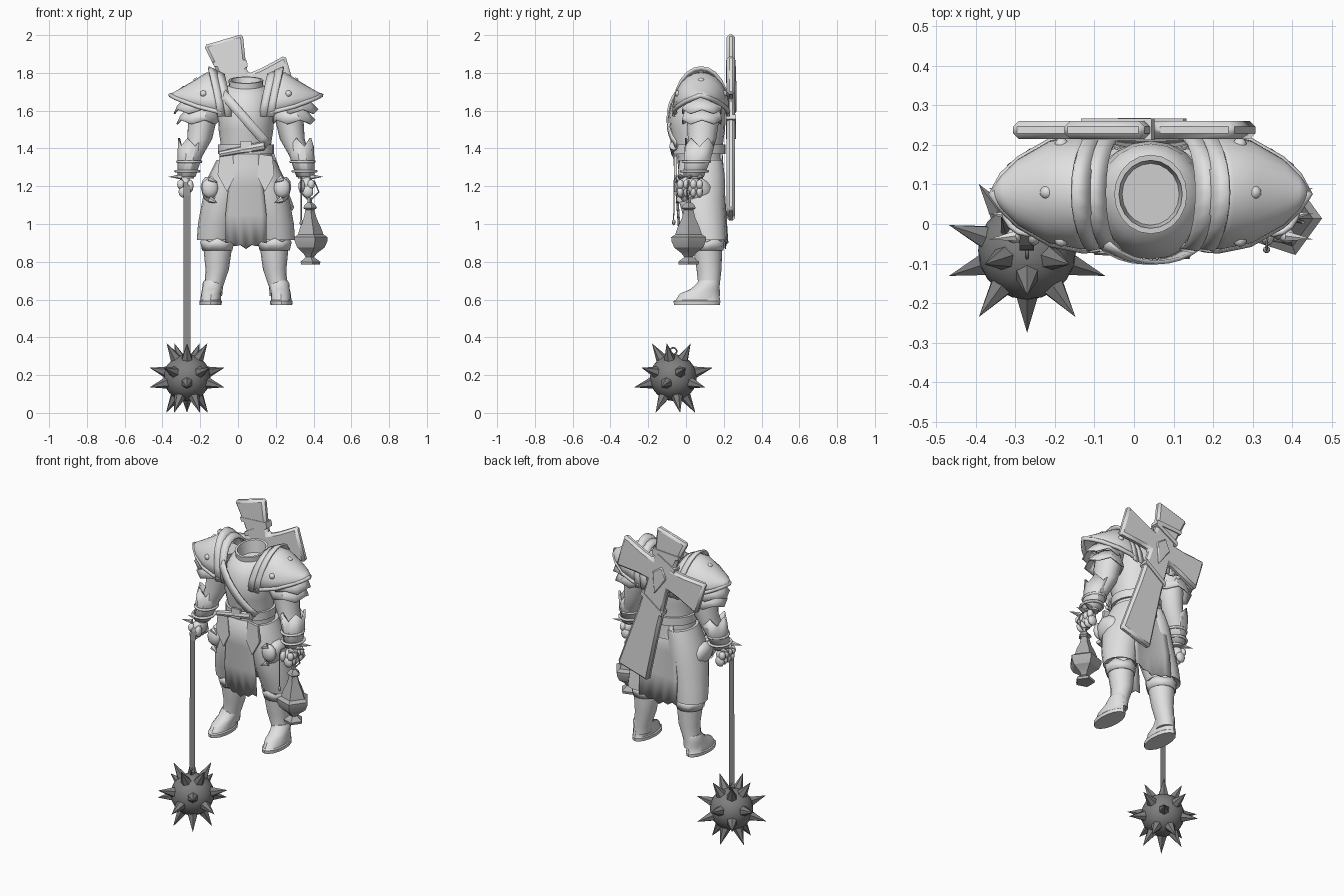
import bpy, bmesh, math
from mathutils import Vector, Matrix

if "Cube" in bpy.data.objects:
    bpy.data.objects.remove(bpy.data.objects["Cube"], do_unlink=True)

CX = 0.042          # centre line of the figure
TAU = math.tau


def material(name, g):
    m = bpy.data.materials.new(name)
    m.use_nodes = True
    m.diffuse_color = (g, g, g, 1)
    m.node_tree.nodes["Principled BSDF"].inputs["Base Color"].default_value = (g, g, g, 1)
    return m


PALE = material("pale_grey", 0.75)
CLOTH = material("cloth_grey", 0.6)
BRASS = material("mid_grey", 0.42)
CHAIN = material("chain_grey", 0.28)
IRON = material("dark_iron", 0.21)


def finish(name, bm, mat, angle=35, solid=0.0):
    bmesh.ops.recalc_face_normals(bm, faces=bm.faces[:])
    me = bpy.data.meshes.new(name)
    bm.to_mesh(me)
    bm.free()
    me.materials.append(mat)
    for p in me.polygons:
        p.use_smooth = True
    me.set_sharp_from_angle(angle=math.radians(angle))
    ob = bpy.data.objects.new(name, me)
    bpy.context.collection.objects.link(ob)
    if solid:
        mod = ob.modifiers.new("thickness", "SOLIDIFY")
        mod.thickness = solid
        mod.offset = 0
    return ob


def grid(name, rows, mat, closed=False, caps=False, **kw):
    """Skin rows of points into one surface."""
    bm = bmesh.new()
    vs = [[bm.verts.new(p) for p in r] for r in rows]
    n = len(rows[0])
    for a, b in zip(vs, vs[1:]):
        for i in range(n if closed else n - 1):
            j = (i + 1) % n
            bm.faces.new((a[i], a[j], b[j], b[i]))
    if caps:
        bm.faces.new(vs[0])
        bm.faces.new(vs[-1])
    bmesh.ops.remove_doubles(bm, verts=bm.verts[:], dist=1e-5)
    return finish(name, bm, mat, **kw)


def tube(name, secs, mat=PALE, n=16, caps=True, zig=0.0, **kw):
    """Stack level ellipses (x, y, z, rx, ry); zig makes the last edge jagged."""
    rows = []
    for k, (x, y, z, rx, ry) in enumerate(secs):
        j = zig if k == len(secs) - 1 else 0
        rows.append([(x + rx * math.cos(TAU * i / n), y + ry * math.sin(TAU * i / n),
                      z + (j if i % 2 else 0)) for i in range(n)])
    return grid(name, rows, mat, True, caps, **kw)


def ball(name, c, size, mat=PALE, sub=2, rot=Matrix()):
    bm = bmesh.new()
    bmesh.ops.create_icosphere(bm, subdivisions=sub, radius=1)
    m = Matrix.Translation(c) @ rot @ Matrix.Diagonal((*size, 1))
    bmesh.ops.transform(bm, matrix=m, verts=bm.verts[:])
    finish(name, bm, mat, 60)


def cone(name, a, b, r1, r2, mat, n=6):
    a, b = Vector(a), Vector(b)
    bm = bmesh.new()
    bmesh.ops.create_cone(bm, cap_ends=True, segments=n, radius1=r1, radius2=r2, depth=(b - a).length)
    m = Matrix.Translation((a + b) / 2) @ (b - a).to_track_quat('Z', 'Y').to_matrix().to_4x4()
    bmesh.ops.transform(bm, matrix=m, verts=bm.verts[:])
    finish(name, bm, mat)


def wire(name, pts, r, mat=PALE, cyclic=False):
    cu = bpy.data.curves.new(name, 'CURVE')
    cu.dimensions = '3D'
    cu.bevel_depth = r
    cu.bevel_resolution = 1
    sp = cu.splines.new('POLY')
    sp.points.add(len(pts) - 1)
    for p, co in zip(sp.points, pts):
        p.co = (*co, 1)
    sp.use_cyclic_u = cyclic
    cu.materials.append(mat)
    bpy.context.collection.objects.link(bpy.data.objects.new(name, cu))


def plate(name, pts, y0, y1, mat, frame=Matrix(), bevel=0.0):
    """Extrude an (x, z) outline between two depths."""
    bm = bmesh.new()
    f = bm.faces.new([bm.verts.new(frame @ Vector((x, y0, z))) for x, z in pts])
    ext = bmesh.ops.extrude_face_region(bm, geom=[f])
    for v in ext["geom"]:
        if isinstance(v, bmesh.types.BMVert):
            v.co.y += y1 - y0
    ob = finish(name, bm, mat, 25)
    if bevel:
        mod = ob.modifiers.new("edge", "BEVEL")
        mod.width = bevel
        mod.segments = 1


# Breastplate and open collar in one skin, the collar leaning forward
torso = tube("torso", [(CX, y, z, rx, ry) for y, z, rx, ry in (
    (.08, 1.28, .15, .12), (.07, 1.4, .13, .122), (.062, 1.5, .145, .145), (.06, 1.58, .148, .15),
    (.065, 1.68, .135, .138), (.07, 1.72, .115, .115), (.075, 1.735, .09, .096),
    (.075, 1.765, .092, .1), (.075, 1.765, .08, .086), (.075, 1.69, .072, .078))], n=20)
for v in torso.data.vertices:
    if v.co.z > 1.64:
        v.co.z += (v.co.y - .09) * .18
tube("belt", [(CX, .07, z, r, r - .008) for z, r in ((1.37, .138), (1.37, .148), (1.42, .148), (1.42, .135))], n=24)


# Chest strap following the breastplate
rows = []
for i in range(9):
    x, z = -.08 + .03 * i, 1.69 - .034 * i
    y = .055 - .152 * math.sqrt(max(0, 1 - ((x - CX) / .165) ** 2))
    rows.append([(x - .017, y, z - .017), (x + .017, y, z + .017)])
grid("chest_strap", rows, PALE, solid=.01)
cone("belt_roll", (-.1, -.062, 1.37), (.14, -.065, 1.415), .016, .024, PALE, 8)
plate("belt_buckle", [(CX - .03, 1.38), (CX + .03, 1.38), (CX + .03, 1.44), (CX - .03, 1.44)], -.082, -.07, PALE)

# Ragged cloth hanging front and back
for name, y, lean, w, bow in (("front_tabard", -.066, .03, .108, .008), ("back_tabard", .175, .03, .13, .015)):
    rows = []
    for z in (1.37, 1.2, 1.05, None):
        row = []
        for i in range(9):
            u = i / 4 - 1
            hem = .868 + .03 * abs(u) + (.014 if i % 2 else 0)
            zz = z or hem
            spread = w * (.65 + .35 * min(1, (1.37 - zz) / .3))
            row.append((CX + u * spread, y + lean * (1.37 - zz) / .45 + bow * u * u, zz))
        rows.append(row)
    grid(name, rows, CLOTH, solid=.006, angle=80)


# Shell used by the shoulder armour: (offset, y half width, ridge z, rim z, bow)
def dome(name, s, secs, rim):
    rows = []
    for d, w, top, low, bow in secs:
        ts = [math.pi * (i / 12 - .5) for i in range(13)]
        rows.append([(CX + s * (d + bow * math.cos(t)), .08 + w * math.sin(t),
                      low + (top - low) * max(0, math.cos(t)) ** .85) for t in ts])
    grid(name, rows, PALE, solid=.012)
    if rim:
        edge = [r[0] for r in rows] + [r[-1] for r in rows[-2::-1]]
        wire(name + "_rim", edge, .013)


for s, side in ((1, "left"), (-1, "right")):
    def X(d):
        return CX + s * d

    # Shoulder armour with rivets
    dome(side + "_pauldron", s, [(.13, .138, 1.8, 1.59, .04), (.17, .142, 1.795, 1.6, .04),
                                 (.25, .126, 1.757, 1.62, .02), (.33, .08, 1.715, 1.65, .01),
                                 (.372, .04, 1.697, 1.667, 0), (.398, .004, 1.684, 1.682, 0)], True)
    for k, d, top in ((1, .115, 1.82), (2, .075, 1.8)):
        dome(f"{side}_inner_lame_{k}", s, [(d - .005, .14, top - .01, 1.57, .045),
                                           (d + .034, .148, top + .01, 1.57, .05)], False)
    for y, z, d in ((.08, 1.757, .262), (-.04, 1.69, .225), (.2, 1.69, .225)):
        ball(side + "_rivet", (X(d), y, z), (.018, .018, .018))
    for k, (z, d) in enumerate(((1.67, .25), (1.615, .235))):
        tube(f"{side}_jagged_lame_{k}", [(X(d), .085, z, .07, .09), (X(d + .01), .085, z - .045, .1, .102),
             (X(d + .018), .085, z - .065, .112, .108)], n=10, caps=False, zig=-.022, solid=.008)

    # Arm, cuff and fist
    tube(side + "_arm", [(X(d), y, z, rx, ry) for d, y, z, rx, ry in (
        (.2, .09, 1.7, .08, .09), (.23, .09, 1.55, .075, .085), (.245, .085, 1.45, .066, .075),
        (.285, .07, 1.36, .055, .065), (.315, .04, 1.24, .038, .048))])
    tube(side + "_cuff", [(X(.315), .04, 1.25, .043, .052), (X(.3), .06, 1.34, .058, .068),
         (X(.288), .072, 1.41, .066, .076)], n=10, caps=False, zig=.045, solid=.01)
    for z, d, y in ((1.28, .31, .045), (1.33, .3, .055)):
        wire(side + "_cuff_band", [(X(d) + .062 * math.cos(TAU * i / 16), y + .07 * math.sin(TAU * i / 16), z)
                                   for i in range(16)], .008, cyclic=True)
    ball(side + "_palm", (X(.322), .022, 1.205), (.036, .062, .05))
    for i in range(4):
        y = -.03 + .034 * i
        ball(side + "_knuckle", (X(.345), y, 1.21), (.02, .019, .026))
        ball(side + "_finger", (X(.328), y, 1.172), (.03, .018, .034))
    ball(side + "_thumb", (X(.295), -.03, 1.2), (.018, .025, .035))
    for y in (-.03, .02, .07):
        cone(side + "_wrist_spike", (X(.34), y, 1.25), (X(.41), y * 1.3, 1.25), .015, 0, PALE)

    # Breeches and hip plates
    tube(side + "_breeches", [(X(d), y, z, rx, ry) for d, y, z, rx, ry in (
        (.075, .08, 1.34, .08, .115), (.1, .08, 1.25, .1, .125), (.125, .085, 1.12, .107, .122),
        (.15, .105, 1.0, .104, .108), (.162, .12, .915, .098, .096), (.155, .12, .93, .07, .07))])
    plate(side + "_tasset", [(X(.07), 1.37), (X(.14), 1.36), (X(.15), 1.26), (X(.1), 1.17), (X(.06), 1.25)],
          -.064, -.047, PALE)
    hip = Matrix.Rotation(s * .35, 4, 'Y')
    ball(side + "_hip_guard", (X(.185), .05, 1.17), (.05, .09, .085), rot=hip)
    ball(side + "_hip_boss", (X(.19), -.022, 1.19), (.046, .03, .055))
    for z in (1.24, 1.13):
        cone(side + "_hip_claw", (X(.19), -.035, z), (X(.15), -.055, z - .02), .018, 0, PALE)

    # Greave, knee cuff, boot
    tube(side + "_greave", [(X(d), y, z, rx, ry) for d, y, z, rx, ry in (
        (.152, .115, .96, .078, .08), (.15, .115, .86, .074, .076), (.152, .122, .76, .062, .066),
        (.17, .122, .67, .049, .056), (.176, .12, .62, .05, .06))])
    tube(side + "_knee_cuff", [(X(.152), .115, .86, .076, .08), (X(.152), .11, .905, .086, .09)],
         n=12, caps=False, zig=.02, solid=.008)
    tube(side + "_boot", [(X(d), y, z, rx, ry) for d, y, z, rx, ry in (
        (.187, .058, .572, .058, .122), (.187, .058, .592, .06, .124), (.187, .062, .597, .054, .117),
        (.185, .072, .63, .053, .106), (.18, .1, .655, .052, .076), (.176, .118, .685, .054, .06),
        (.174, .12, .7, .048, .054))])

# Flared cross slung across the back, tilted, its edges chamfered
tilt = Matrix.Translation((.001, 0, 1.707)) @ Matrix.Rotation(-.287, 4, 'Y')
half = [(.108, .28), (.084, .15), (.074, .07), (.15, .078), (.292, .108),
        (.292, -.106), (.15, -.078), (.074, -.07), (.082, -.3), (.11, -.69)]
plate("back_cross", half + [(-x, z) for x, z in reversed(half)], .215, .26, PALE, tilt, .014)
plate("cross_diamond", [(0, .06), (.05, 0), (0, -.13), (-.05, 0)], .255, .268, PALE, tilt, .006)
for k, (z, w, lean) in enumerate(((.1, .084, .02), (.15, .087, -.02), (-.2, .083, .03))):
    plate(f"cross_wrap_{k}", [(-w, z - .013 - lean), (w, z - .013 + lean), (w, z + .013 + lean),
                              (-w, z + .013 - lean)], .212, .266, PALE, tilt)

# Spiked ball: twenty spikes in four staggered rings of five
hub = Vector((-.27, -.067, .187))
ball("mace_ball", hub, (.124,) * 3, IRON, 3)
for elev, start in ((58, -18), (14, 18), (-14, -18), (-58, 18)):
    for k in range(5):
        a, e = math.radians(start + 72 * k), math.radians(elev)
        d = Vector((math.cos(a) * math.cos(e), math.sin(a) * math.cos(e), math.sin(e)))
        cone("mace_spike", hub + d * .105, hub + d * (.22 if elev < -50 else .214), .035, 0, IRON)
wire("mace_ring", [(hub.x, hub.y + .018 * math.cos(TAU * i / 12), .327 + .018 * math.sin(TAU * i / 12))
                   for i in range(12)], .005, IRON, True)

# Flat chain strip running from the ball to the fist
grid("mace_chain", [[(-.289, y, z), (-.252, y, z)] for y, z in
                    ((-.067, .32), (-.067, .75), (-.066, 1.15), (-.055, 1.2), (-.03, 1.225), (.02, 1.23))],
     CHAIN, angle=5)

# Hanging five-sided censer, its chains and a pendant
LX, LY = .378, .014
tube("censer", [(LX, LY, z, r, r) for r, z in (
    (.055, .785), (.058, .8), (.024, .825), (.04, .845), (.08, .875), (.096, .91), (.097, .93), (.074, .945),
    (.06, .985), (.038, 1.03), (.026, 1.075), (.04, 1.085), (.032, 1.1), (.014, 1.115), (.013, 1.14))],
     BRASS, n=5, angle=25)
for dx, dy in ((-.05, -.02), (.05, -.01), (0, .05)):
    wire("censer_chain", [(LX + dx * .2, LY + dy * .2, 1.13), (LX + dx, LY + dy, 1.17), (LX + dx * .5, LY, 1.23)],
         .004, BRASS)
wire("pendant_cord", [(.34, .0, 1.25), (.335, -.05, 1.25), (.335, -.064, 1.23), (.335, -.065, 1.02)], .003, BRASS)
ball("pendant_bead", (.335, -.065, 1.01), (.01, .01, .018), BRASS, 1)
